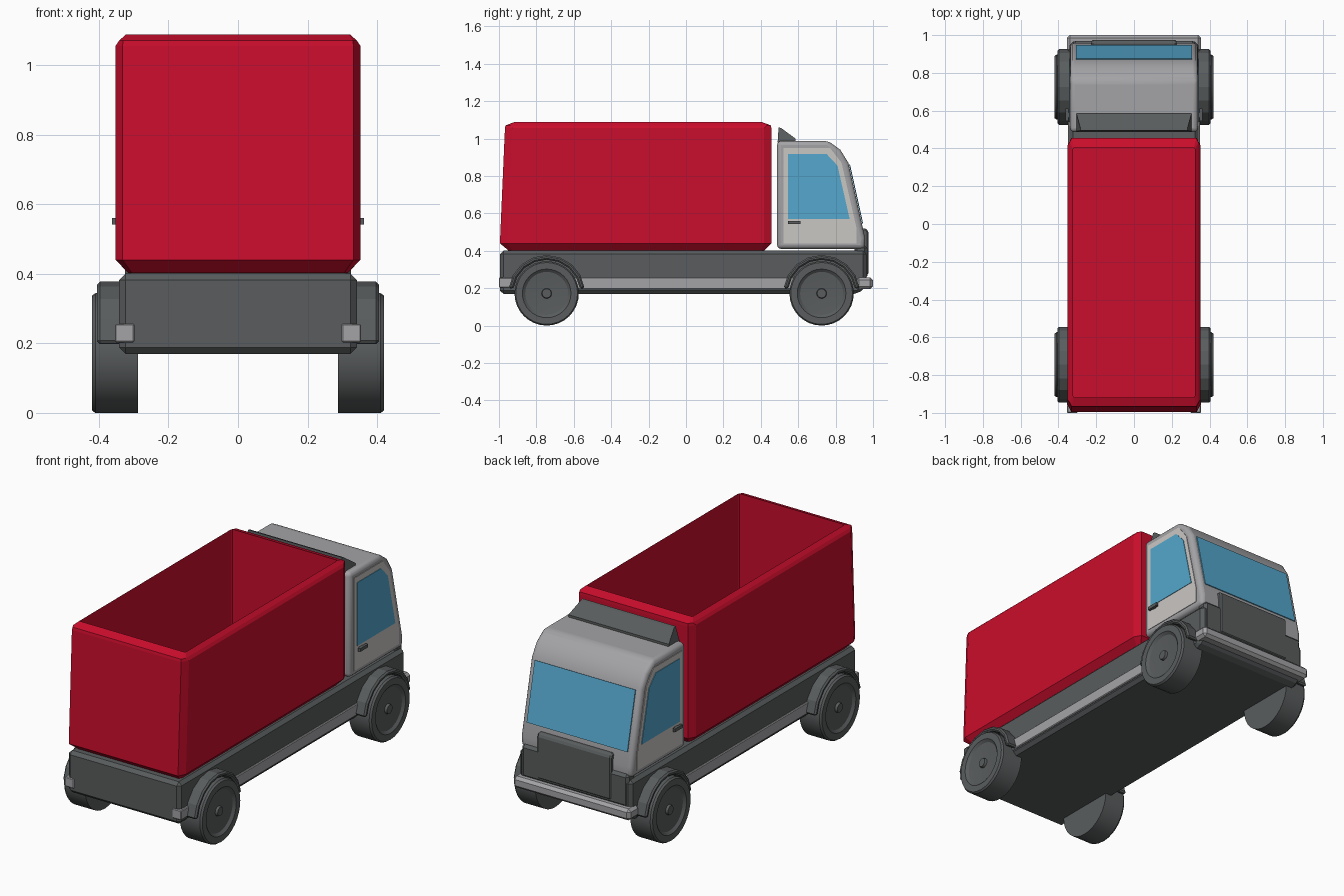
import bpy, bmesh
from math import sin, cos, pi, radians

cube = bpy.data.objects.get("Cube")
if cube:
    bpy.data.objects.remove(cube, do_unlink=True)


def material(name, rgb):
    m = bpy.data.materials.new(name)
    m.use_nodes = True
    m.diffuse_color = (*rgb, 1)
    bsdf = next(n for n in m.node_tree.nodes if n.type == 'BSDF_PRINCIPLED')
    bsdf.inputs["Base Color"].default_value = (*rgb, 1)
    return m


RED = material("container red", (0.59, 0.004, 0.025))
DARK = material("chassis dark grey", (0.1, 0.108, 0.11))
GREY = material("cab grey", (0.37, 0.37, 0.385))
LIGHT = material("door light grey", (0.59, 0.57, 0.55))
BLUE = material("window blue", (0.09, 0.39, 0.61))


def finish(name, bm, mat, bevel=0, segments=1, smooth=False):
    bmesh.ops.recalc_face_normals(bm, faces=bm.faces)
    mesh = bpy.data.meshes.new(name)
    bm.to_mesh(mesh)
    bm.free()
    mesh.materials.append(mat)
    ob = bpy.data.objects.new(name, mesh)
    bpy.context.collection.objects.link(ob)
    if bevel:
        mod = ob.modifiers.new("bevel", 'BEVEL')
        mod.width, mod.segments = bevel, segments
        mod.limit_method, mod.angle_limit = 'ANGLE', radians(35)
    if smooth:
        bpy.ops.object.select_all(action='DESELECT')
        bpy.context.view_layer.objects.active = ob
        ob.select_set(True)
        bpy.ops.object.shade_smooth_by_angle(angle=radians(32))
    return ob


def prism(name, profile, x0, x1, mat, taper=0, **kw):
    """Extrude a (y, z) outline from x0 to x1."""
    bm = bmesh.new()
    ends = [[bm.verts.new((x, y, z)) for y, z in profile] for x in (x0, x1)]
    for ring in ends:
        bm.faces.new(ring)
    n = len(profile)
    for i in range(n):
        j = (i + 1) % n
        bm.faces.new((ends[0][i], ends[0][j], ends[1][j], ends[1][i]))
    return finish(name, bm, mat, **kw)


def box(name, x, y, z, mat, **kw):
    outline = [(y[0], z[0]), (y[1], z[0]), (y[1], z[1]), (y[0], z[1])]
    return prism(name, outline, x[0], x[1], mat, **kw)


def lathe(name, profile, centre, side, mat, steps=32):
    """Spin an (radius, x) outline round the axle."""
    bm = bmesh.new()
    rings = []
    for r, x in profile:
        count = steps if r > 0 else 1
        rings.append([bm.verts.new((side * x, centre[0] + r * cos(2 * pi * i / steps),
                                    centre[1] + r * sin(2 * pi * i / steps)))
                      for i in range(count)])
    for a, b in zip(rings, rings[1:]):
        for i in range(steps):
            j = (i + 1) % steps
            quad = [a[i % len(a)], a[j % len(a)], b[j % len(b)], b[i % len(b)]]
            bm.faces.new(list(dict.fromkeys(quad)))
    return finish(name, bm, mat, smooth=True)


# Open container: stacked eight-sided rings, outside up and inside down
def container():
    bm = bmesh.new()
    levels = [  # half width, back, front, height, corner cut
        (0.315, -0.95, 0.42, 0.402, 0.01),
        (0.352, -0.995, 0.456, 0.44, 0.02),
        (0.352, -0.968, 0.456, 1.055, 0.02),
        (0.342, -0.965, 0.455, 1.07, 0.012),
        (0.322, -0.918, 0.405, 1.088, 0.004),
        (0.322, -0.918, 0.405, 0.43, 0.004),
    ]
    rings = []
    for w, back, front, z, c in levels:
        plan = [(-w + c, back), (w - c, back), (w, back + 2 * c), (w, front - 2 * c),
                (w - c, front), (c - w, front), (-w, front - 2 * c), (-w, back + 2 * c)]
        rings.append([bm.verts.new((x, y, z)) for x, y in plan])
    for a, b in zip(rings, rings[1:]):
        for i in range(8):
            j = (i + 1) % 8
            bm.faces.new((a[i], a[j], b[j], b[i]))
    bm.faces.new(rings[0])
    bm.faces.new(rings[-1])
    finish("cargo_container", bm, RED)


container()

# Chassis
prism("chassis", [(-0.995, 0.17), (0.92, 0.17), (0.965, 0.21), (0.965, 0.4), (-0.995, 0.4)],
      -0.342, 0.342, DARK, bevel=0.018)

# Cab shell
prism("cab", [(0.487, 0.41), (0.955, 0.41), (0.957, 0.47), (0.868, 0.87), (0.825, 0.94),
              (0.76, 0.987), (0.487, 0.987)],
      -0.338, 0.338, GREY, bevel=0.022, segments=3, smooth=True)

# Windscreen plate lying on the sloping front
prism("windscreen", [(0.872, 0.86), (0.942, 0.545), (0.947, 0.546), (0.877, 0.862)],
      -0.306, 0.306, BLUE)

# Roof spoiler
spoiler = prism("roof_spoiler", [(0.49, 0.98), (0.585, 0.98), (0.585, 1.0), (0.51, 1.055),
                                 (0.495, 1.06)], -0.305, 0.305, DARK)
for v in spoiler.data.vertices:
    if v.co.z > 1.03:
        v.co.x *= 0.93

# Grille with wider shoulders below
prism("grille", [(0.93, 0.27), (0.975, 0.27), (0.975, 0.5), (0.965, 0.52), (0.93, 0.52)],
      -0.225, 0.225, DARK, bevel=0.008)
box("grille_base", (-0.325, 0.325), (0.9, 0.97), (0.25, 0.43), DARK, bevel=0.015)

# Front bumper
box("front_bumper", (-0.355, 0.355), (0.91, 1.0), (0.195, 0.258), GREY, bevel=0.015)

# Parts repeated on both sides
for side, label in ((1, "left"), (-1, "right")):
    def s(a, b):
        return side * a, side * b

    prism(label + "_door", [(0.52, 0.44), (0.912, 0.44), (0.912, 0.52), (0.832, 0.87),
                            (0.77, 0.95), (0.52, 0.95)], *s(0.334, 0.341), LIGHT)
    prism(label + "_window", [(0.545, 0.57), (0.875, 0.57), (0.81, 0.855), (0.752, 0.917),
                              (0.545, 0.917)], *s(0.336, 0.344), BLUE)
    box(label + "_door_handle", s(0.348, 0.362), (0.545, 0.612), (0.542, 0.56), DARK)
    box(label + "_handle_mount", s(0.335, 0.352), (0.565, 0.59), (0.545, 0.557), DARK)
    box(label + "_side_strip", s(0.33, 0.35), (-0.6, 0.6), (0.195, 0.258), GREY, bevel=0.004)
    box(label + "_rear_lamp", s(0.298, 0.354), (-1.0, -0.93), (0.203, 0.256), GREY, bevel=0.004)

    for y, end in ((-0.745, "rear"), (0.725, "front")):
        name = end + "_" + label
        lathe(name + "_wheel",
              [(0, 0.288), (0.172, 0.288), (0.172, 0.41), (0.165, 0.42), (0.13, 0.42),
               (0.115, 0.408), (0.045, 0.402), (0.027, 0.402), (0.024, 0.415), (0, 0.415)],
              (y, 0.172), side, DARK)
        # Faceted arch over the wheel
        angles = [radians(8 + 164 * i / 8) for i in range(9)]
        arc = [(y + 0.205 * cos(a), 0.172 + 0.205 * sin(a)) for a in angles]
        arc += [(y + 0.18 * cos(a), 0.172 + 0.18 * sin(a)) for a in reversed(angles)]
        prism(name + "_wheel_arch", arc, *s(0.325, 0.405), DARK, bevel=0.008)
